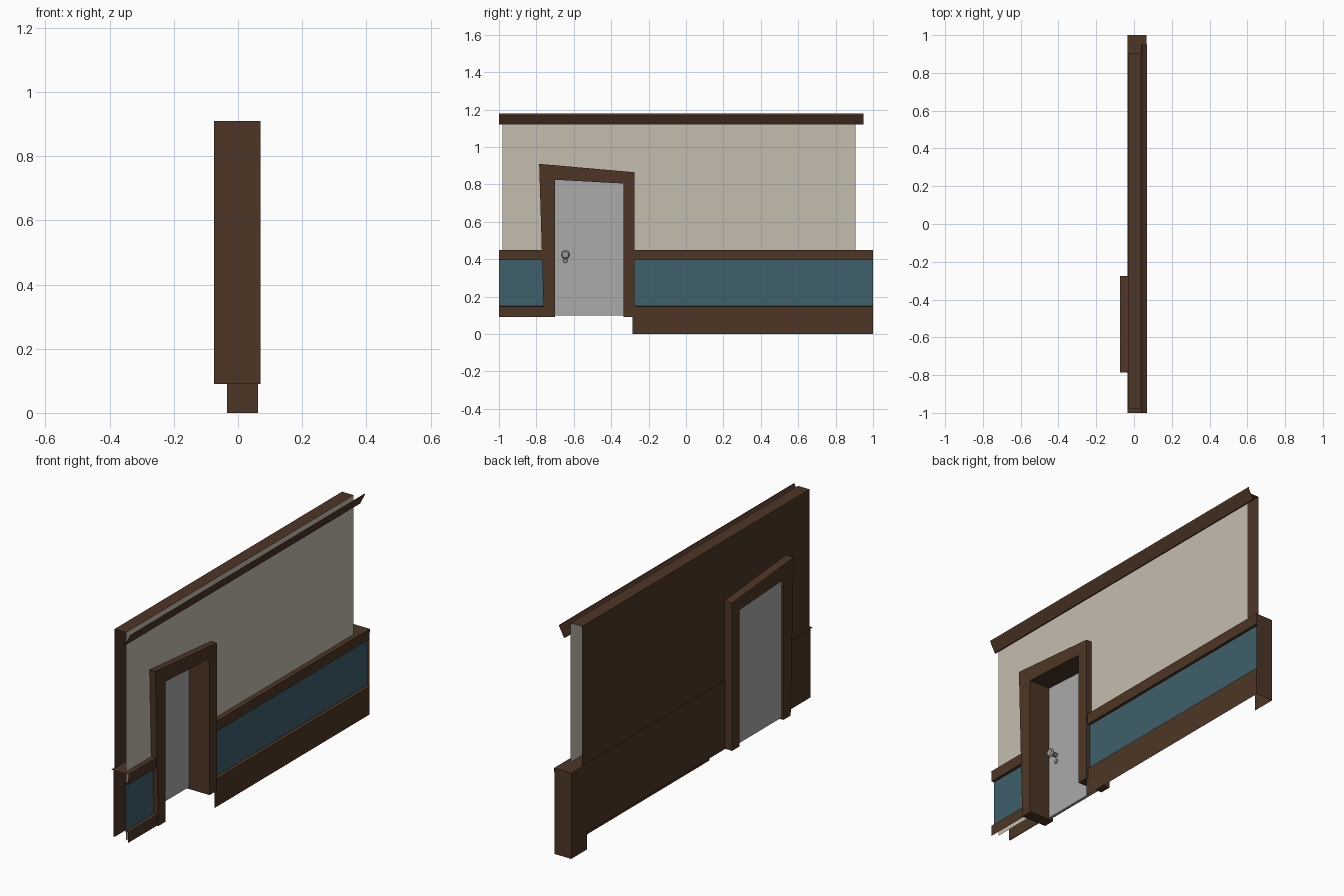
import bpy, bmesh, math
from mathutils import Matrix

if "Cube" in bpy.data.objects:
    bpy.data.objects.remove(bpy.data.objects["Cube"])

def material(name, rgb):
    m = bpy.data.materials.new(name)
    m.diffuse_color = (*rgb, 1)
    m.use_nodes = True
    m.node_tree.nodes["Principled BSDF"].inputs["Base Color"].default_value = m.diffuse_color
    return m

BROWN = material("dark wood", (0.074, 0.037, 0.019))
BEIGE = material("cream plaster", (0.56, 0.51, 0.43))
TEAL = material("teal panel", (0.05, 0.115, 0.15))
GREY = material("grey door", (0.40, 0.40, 0.40))
METAL = material("knob metal", (0.32, 0.32, 0.32))

def finish(name, bm, mat):
    me = bpy.data.meshes.new(name)
    bm.to_mesh(me)
    bm.free()
    me.materials.append(mat)
    ob = bpy.data.objects.new(name, me)
    bpy.context.collection.objects.link(ob)
    return ob

def sheet(name, x, pts, mat, back=False, depth=0):
    """Flat outline in the y-z plane facing +x (or -x), optionally extruded to a solid."""
    bm = bmesh.new()
    f = bm.faces.new([bm.verts.new((x, y, z)) for y, z in pts])
    f.normal_update()
    if (f.normal.x < 0) != back:
        f.normal_flip()
    if depth:
        r = bmesh.ops.extrude_face_region(bm, geom=[f], use_keep_orig=True)
        vs = [v for v in r["geom"] if isinstance(v, bmesh.types.BMVert)]
        bmesh.ops.translate(bm, verts=vs, vec=(depth, 0, 0))
        bmesh.ops.recalc_face_normals(bm, faces=bm.faces)
    return finish(name, bm, mat)

def strip(name, profile, y0, y1, mat):
    """Open x-z profile swept along y (ends stay open)."""
    bm = bmesh.new()
    a = [bm.verts.new((x, y0, z)) for x, z in profile]
    b = [bm.verts.new((x, y1, z)) for x, z in profile]
    for i in range(len(a) - 1):
        bm.faces.new((a[i], b[i], b[i + 1], a[i + 1]))
    return finish(name, bm, mat)

def rect(y0, y1, z0, z1):
    return [(y0, z0), (y1, z0), (y1, z1), (y0, z1)]

# wall skins with a door notch
wall = [(-0.98, 0.09), (-0.74, 0.09), (-0.74, 0.86), (-0.30, 0.84), (-0.30, 0.09),
        (0.905, 0.09), (0.905, 1.18), (-0.98, 1.18)]
sheet("plaster_wall", 0.037, wall, BEIGE)
sheet("back_wall", -0.03, wall, BROWN, back=True)
strip("wall_top", [(-0.03, 1.18), (0.037, 1.18)], -0.98, 0.905, BROWN)

# slanted crown moulding
strip("crown_moulding", [(0.037, 1.12), (0.043, 1.12), (0.07, 1.172), (0.07, 1.18)],
      -1, 0.95, BROWN)

# wainscot on both sides of the door: panel, chair rail, baseboard
for side, y0, y1, zb in (("left", -1, -0.74, 0.09), ("right", -0.285, 1, 0)):
    sheet(side + "_panel", 0.047, rect(y0, y1, 0.14, 0.40), TEAL)
    strip(side + "_chair_rail", [(0.047, 0.395), (0.062, 0.395), (0.065, 0.45), (-0.035, 0.45)],
          y0, y1, BROWN)
    strip(side + "_baseboard", [(0.062, zb), (0.062, 0.147), (0.047, 0.15)], y0, y1, BROWN)

# wainscot back and its closed far end
sheet("wainscot_back_left", -0.035, rect(-0.98, -0.74, 0.09, 0.45), BROWN, back=True)
sheet("wainscot_back_right", -0.035,
      [(-0.30, 0.09), (0.87, 0.09), (0.87, 0), (1, 0), (1, 0.45), (-0.30, 0.45)],
      BROWN, back=True)
bm = bmesh.new()
bm.faces.new([bm.verts.new((x, 1, z)) for x, z in
              ((-0.035, 0), (-0.035, 0.45), (0.062, 0.45), (0.062, 0))])
finish("wainscot_end", bm, BROWN)

# crooked door frame
sheet("door_frame", -0.075,
      [(-0.76, 0.09), (-0.785, 0.91), (-0.275, 0.865), (-0.275, 0.09),
       (-0.335, 0.09), (-0.335, 0.805), (-0.70, 0.825), (-0.70, 0.09)],
      BROWN, back=True, depth=0.145)

# door
sheet("door", -0.065, [(-0.70, 0.10), (-0.335, 0.10), (-0.335, 0.805), (-0.70, 0.825)],
      GREY, back=True, depth=0.015)

# knob: turned profile along x, and a key plate
def turned(name, y, z, rings, n, mat):
    bm = bmesh.new()
    for x0, r0, x1, r1 in rings:
        m = Matrix.Translation(((x0 + x1) / 2, y, z)) @ Matrix.Rotation(math.pi / 2, 4, 'Y')
        bmesh.ops.create_cone(bm, cap_ends=True, segments=n, radius1=r0, radius2=r1,
                              depth=x1 - x0, matrix=m)
    return finish(name, bm, mat)

turned("door_knob", -0.645, 0.425,
       [(-0.05, 0.012, -0.025, 0.010), (-0.025, 0.014, -0.013, 0.025), (-0.013, 0.025, -0.004, 0.018)],
       8, METAL)
turned("key_plate", -0.645, 0.392, [(-0.05, 0.012, -0.044, 0.010)], 8, METAL)
